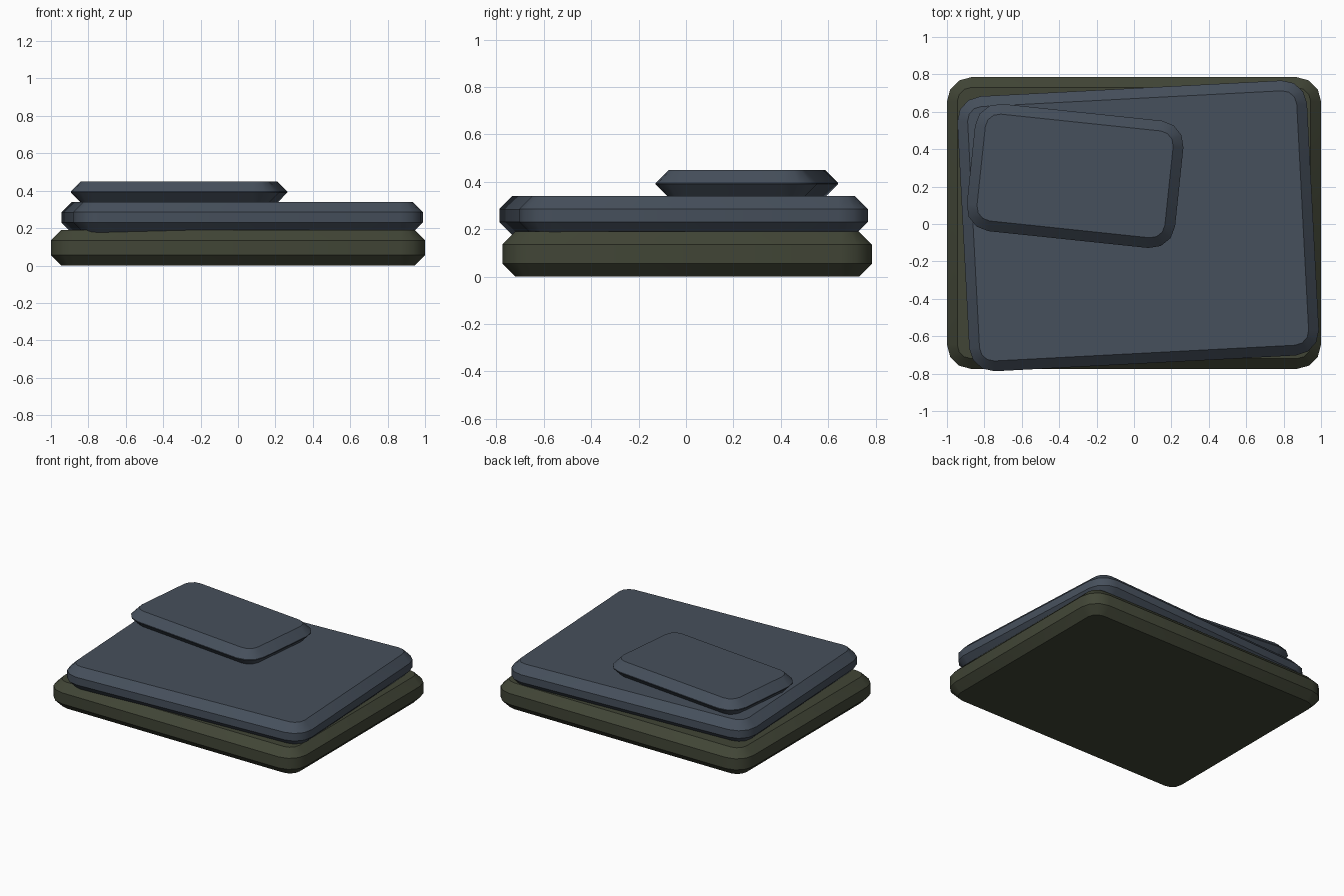
import bpy
import bmesh
import math

if "Cube" in bpy.data.objects:
    bpy.data.objects.remove(bpy.data.objects["Cube"])


def material(name, rgb):
    m = bpy.data.materials.new(name)
    m.diffuse_color = (*rgb, 1.0)
    m.use_nodes = True
    m.node_tree.nodes["Principled BSDF"].inputs["Base Color"].default_value = m.diffuse_color
    return m


olive = material("dark olive", (0.053, 0.060, 0.037))
slate = material("slate blue", (0.061, 0.079, 0.106))

CORNER = 0.13   # corner radius in plan
CHAMFER = 0.055  # top and bottom edge chamfer
STEPS = 3       # segments per rounded corner


def outline(a, b, r):
    """Rounded rectangle whose corner arcs keep the same centres for any r."""
    pts = []
    for i, (sx, sy) in enumerate([(1, 1), (-1, 1), (-1, -1), (1, -1)]):
        for k in range(STEPS + 1):
            t = math.pi / 2 * (i + k / STEPS)
            pts.append((sx * (a - CORNER) + r * math.cos(t),
                        sy * (b - CORNER) + r * math.sin(t)))
    return pts


def slab(name, centre, half, z0, z1, angle, mat):
    inner = CORNER - CHAMFER
    rings_def = [(z0, inner), (z0 + CHAMFER, CORNER),
                 (z1 - CHAMFER, CORNER), (z1, inner)]
    bm = bmesh.new()
    rings = [[bm.verts.new((x, y, z)) for x, y in outline(*half, r)]
             for z, r in rings_def]
    n = len(rings[0])
    for lo, hi in zip(rings, rings[1:]):
        for i in range(n):
            j = (i + 1) % n
            bm.faces.new((lo[i], lo[j], hi[j], hi[i]))
    bm.faces.new(rings[0][::-1])
    bm.faces.new(rings[-1])
    me = bpy.data.meshes.new(name)
    bm.to_mesh(me)
    bm.free()
    me.materials.append(mat)
    ob = bpy.data.objects.new(name, me)
    ob.location = (centre[0], centre[1], 0)
    ob.rotation_euler.z = math.radians(angle)
    bpy.context.collection.objects.link(ob)
    # smooth round corners, keep the chamfer edges crisp
    bpy.ops.object.select_all(action='DESELECT')
    ob.select_set(True)
    bpy.context.view_layer.objects.active = ob
    bpy.ops.object.shade_smooth_by_angle(angle=math.radians(35))


# Stack of three loosely turned slabs
slab("bottom_slab", (0, 0.005), (1.0, 0.78), 0.0, 0.19, 0, olive)
slab("middle_slab", (0.022, -0.01), (0.936, 0.736), 0.175, 0.34, 3, slate)
slab("top_slab", (-0.315, 0.257), (0.56, 0.342), 0.335, 0.45, -6, slate)
